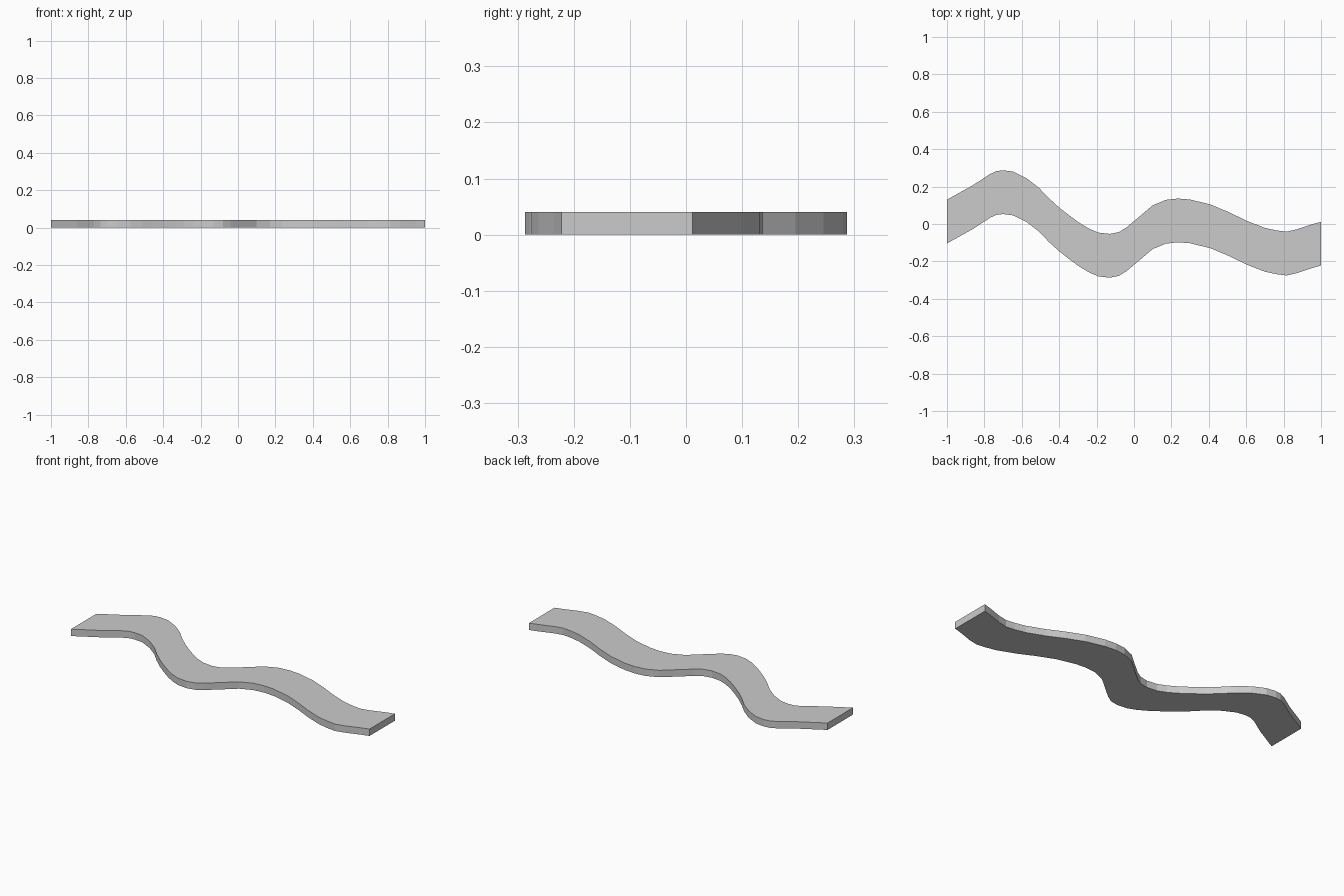
import bpy, bmesh

if "Cube" in bpy.data.objects:
    bpy.data.objects.remove(bpy.data.objects["Cube"])

WIDTH = 0.234   # strip width along y
THICK = 0.04

# Back edge of the wave; the front edge is the same line shifted by WIDTH
edge = [(-1, .13), (-.86, .208), (-.77, .267), (-.735, .283), (-.7, .287),
        (-.645, .28), (-.575, .245), (-.51, .195), (-.455, .138), (-.4, .088),
        (-.34, .041), (-.29, .005), (-.24, -.025), (-.19, -.046), (-.13, -.053),
        (-.08, -.043), (-.04, -.018), (.015, .028), (.1, .1), (.17, .129),
        (.235, .136), (.3, .131), (.41, .104), (.51, .062), (.6, .018),
        (.7, -.021), (.76, -.034), (.815, -.041), (.87, -.029), (.95, -.002), (1, .012)]

# Closed outline, extruded up into a slab
bm = bmesh.new()
outline = [(x, y - WIDTH) for x, y in edge] + edge[::-1]
base = bm.faces.new([bm.verts.new((x, y, 0)) for x, y in outline])
top = bmesh.ops.extrude_face_region(bm, geom=[base], use_keep_orig=True)
bmesh.ops.translate(bm, vec=(0, 0, THICK),
                    verts=[v for v in top["geom"] if isinstance(v, bmesh.types.BMVert)])
bmesh.ops.recalc_face_normals(bm, faces=bm.faces)

mesh = bpy.data.meshes.new("wavy_strip")
bm.to_mesh(mesh)
bm.free()
strip = bpy.data.objects.new("wavy_strip", mesh)
bpy.context.collection.objects.link(strip)
